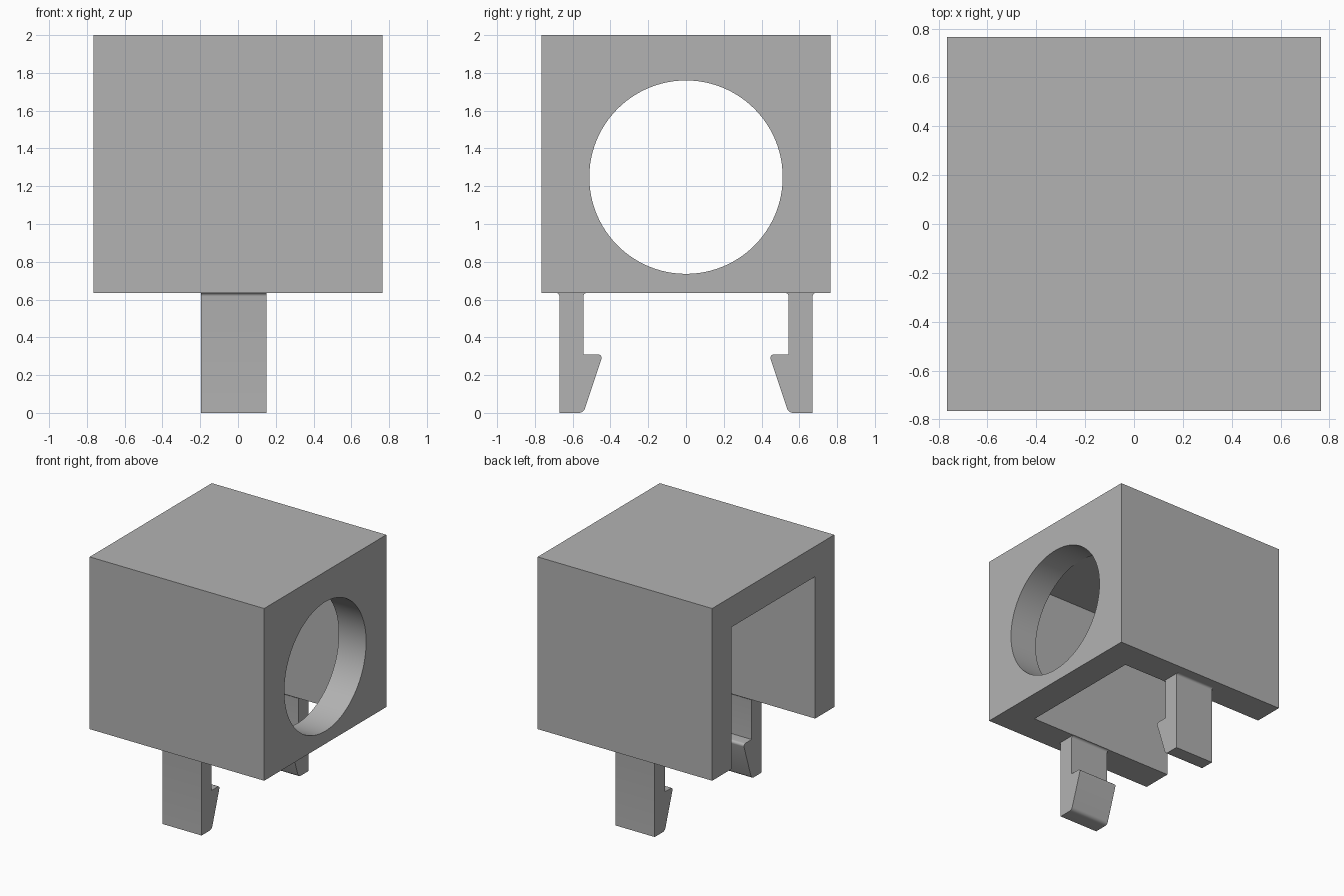
import bpy
import bmesh
import math
from mathutils import Matrix, Vector

old = bpy.data.objects.get("Cube")
if old:
    bpy.data.objects.remove(old, do_unlink=True)

HALF = 0.765      # half width of the housing
BASE = 0.635      # underside of the housing
WALL = 0.24       # wall thickness
HOLE_R, HOLE_Z = 0.512, 1.248

grey = bpy.data.materials.new("plain grey")
grey.use_nodes = True
colour = (0.448, 0.448, 0.448, 1)
grey.diffuse_color = colour
grey.node_tree.nodes["Principled BSDF"].inputs["Base Color"].default_value = colour


def make_object(name, bm):
    bmesh.ops.recalc_face_normals(bm, faces=bm.faces)
    mesh = bpy.data.meshes.new(name)
    bm.to_mesh(mesh)
    bm.free()
    mesh.materials.append(grey)
    obj = bpy.data.objects.new(name, mesh)
    bpy.context.collection.objects.link(obj)
    return obj


def box(name, low, high):
    low, high = Vector(low), Vector(high)
    bm = bmesh.new()
    bmesh.ops.create_cube(bm, size=1, matrix=Matrix.Translation((low + high) / 2)
                          @ Matrix.Diagonal((*(high - low), 1)))
    return make_object(name, bm)


def cut(target, cutter):
    """Subtract the cutter, bake the result and discard the cutter."""
    mod = target.modifiers.new("cut", "BOOLEAN")
    mod.operation, mod.solver, mod.object = "DIFFERENCE", "EXACT", cutter
    cutter.hide_render = True
    bpy.context.view_layer.update()
    baked = bpy.data.meshes.new_from_object(
        target.evaluated_get(bpy.context.evaluated_depsgraph_get()))
    target.modifiers.clear()
    target.data = baked
    bpy.data.objects.remove(cutter, do_unlink=True)


def smooth(obj):
    bpy.ops.object.select_all(action="DESELECT")
    obj.select_set(True)
    bpy.context.view_layer.objects.active = obj
    bpy.ops.object.shade_smooth_by_angle(angle=math.radians(35))


def rounded(points, steps=6):
    """Turn (y, z, radius) corners into an outline with filleted corners."""
    outline = []
    for i, (y, z, r) in enumerate(points):
        p = Vector((y, z))
        if r == 0:
            outline.append(p)
            continue
        a = (Vector(points[i - 1][:2]) - p).normalized()
        b = (Vector(points[(i + 1) % len(points)][:2]) - p).normalized()
        half = a.angle(b) / 2
        centre = p + (a + b).normalized() * r / math.sin(half)
        start, end = [p + d * r / math.tan(half) - centre for d in (a, b)]
        sweep = start.angle(end)
        for k in range(steps + 1):
            t = k / steps
            outline.append(centre + (start * math.sin((1 - t) * sweep)
                                     + end * math.sin(t * sweep)) / math.sin(sweep))
    return outline


# Housing: a block hollowed out from one end and from below
housing = box("housing", (-HALF, -HALF, BASE), (HALF, HALF, 2))
inner = HALF - WALL
cut(housing, box("cavity_cutter", (-1, -inner, 0.3), (inner, inner, 2 - WALL)))

# Round opening through the end wall
bm = bmesh.new()
bmesh.ops.create_cone(bm, cap_ends=True, segments=96, radius1=HOLE_R, radius2=HOLE_R,
                      depth=0.6, matrix=Matrix.Translation((HALF, 0, HOLE_Z))
                      @ Matrix.Rotation(math.pi / 2, 4, "Y"))
cut(housing, make_object("hole_cutter", bm))
smooth(housing)

# Snap clips: barbed legs with filleted roots, one under each side wall
clip_corners = [
    (0.69, BASE, 0), (0.67, BASE - 0.001, 0.018), (0.67, 0, 0),
    (0.543, 0, 0.035), (0.44, 0.31, 0.018), (0.543, 0.31, 0),
    (0.543, BASE - 0.001, 0.018), (0.523, BASE, 0),
]
for name, side in (("front_clip", -1), ("back_clip", 1)):
    bm = bmesh.new()
    verts = [bm.verts.new((-0.195, side * p.x, p.y)) for p in rounded(clip_corners)]
    face = bm.faces.new(verts)
    grown = bmesh.ops.extrude_face_region(bm, geom=[face])
    bmesh.ops.translate(bm, vec=(0.345, 0, 0),
                        verts=[g for g in grown["geom"] if isinstance(g, bmesh.types.BMVert)])
    smooth(make_object(name, bm))
